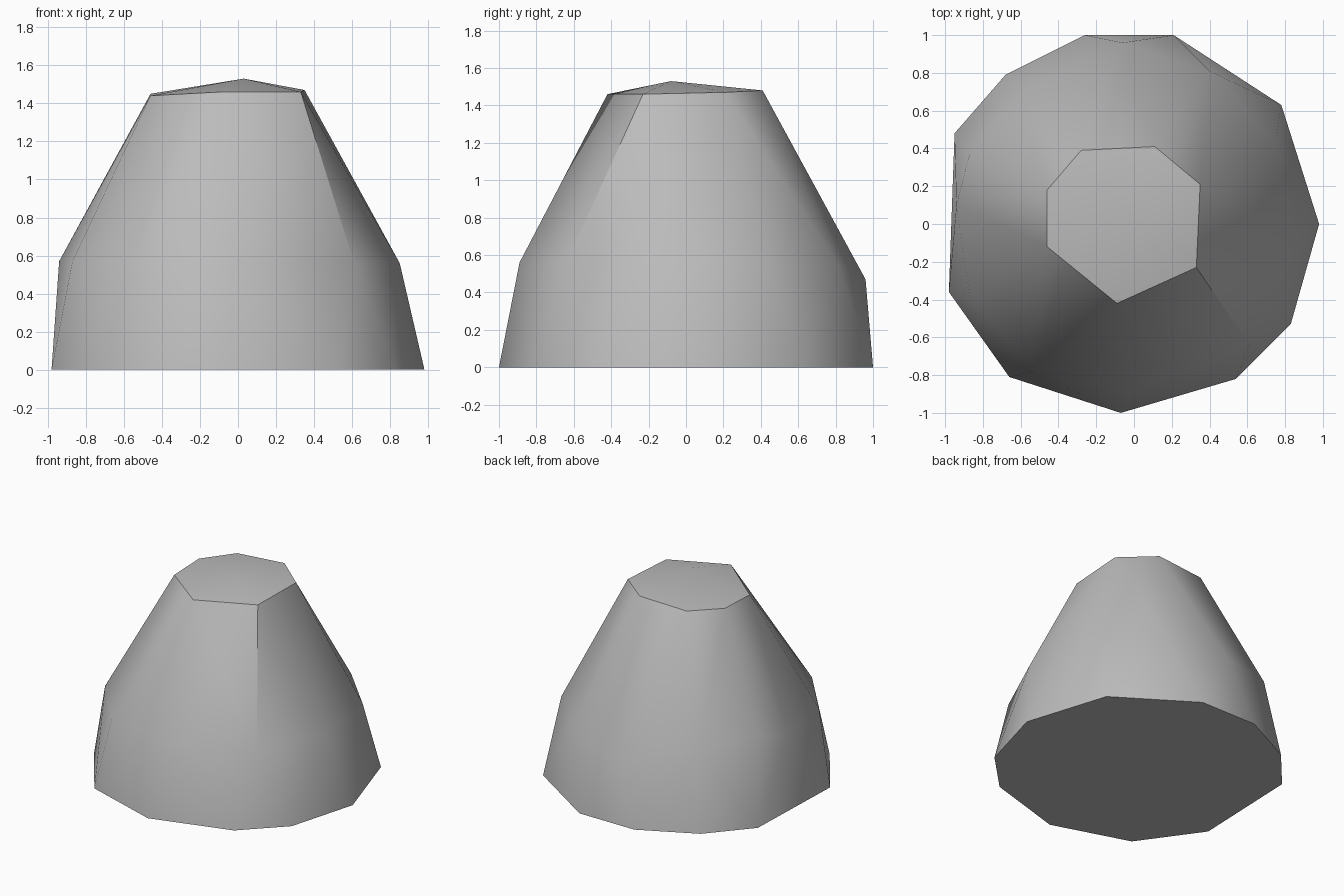
import bpy
import bmesh
import math

default_cube = bpy.data.objects.get("Cube")
if default_cube:
    bpy.data.objects.remove(default_cube, do_unlink=True)

# Outlines of the boulder, counter-clockwise from the +x side
base_outline = [(.98, 0), (.78, .63), (.21, 1), (-.26, 1), (-.68, .79), (-.95, .48),
                (-.98, -.36), (-.66, -.81), (-.07, -1), (.54, -.82), (.83, -.53)]
shoulder = [(.85, -.12, .56), (.75, .45, .55), (.4, .81, .55), (-.06, .96, .47),
            (-.6, .7, .6), (-.87, .37, .65), (-.94, .1, .57), (-.87, -.38, .57),
            (-.53, -.78, .57), (-.02, -.89, .56), (.61, -.64, .56)]
crown = [(.35, .21, 1.47), (.11, .41, 1.48), (-.28, .39, 1.46), (-.46, .18, 1.45),
         (-.46, -.12, 1.44), (-.09, -.42, 1.46), (.33, -.23, 1.46)]
peak = (.03, -.08, 1.53)


def stone_material(name, colour):
    material = bpy.data.materials.new(name)
    material.use_nodes = True
    material.diffuse_color = colour
    material.node_tree.nodes["Principled BSDF"].inputs["Base Color"].default_value = colour
    return material


def angle(vert):
    return math.atan2(vert.co.y, vert.co.x)


def add_ring(bm, points):
    return sorted([bm.verts.new(point) for point in points], key=angle)


def turn(ring, step):
    """Angle of a ring corner, counting on past a full circle."""
    laps, index = divmod(step, len(ring))
    return angle(ring[index]) + laps * math.tau


def bridge(bm, lower, upper):
    """Join two rings of different counts with a band of triangles."""
    i = j = 0
    while i < len(lower) or j < len(upper):
        a, b = lower[i % len(lower)], upper[j % len(upper)]
        lower_next = turn(lower, i) + turn(lower, i + 1)
        upper_next = turn(upper, j) + turn(upper, j + 1)
        if j == len(upper) or (i < len(lower) and lower_next <= upper_next):
            i += 1
            bm.faces.new((a, lower[i % len(lower)], b))
        else:
            j += 1
            bm.faces.new((a, upper[j % len(upper)], b))


# Boulder body: underside, two bands of facets and a low crown
bm = bmesh.new()
bottom = add_ring(bm, [(x, y, 0) for x, y in base_outline])
middle = add_ring(bm, shoulder)
top = add_ring(bm, crown)
bridge(bm, bottom, middle)
bridge(bm, middle, top)
bm.faces.new(bottom[::-1])
tip = bm.verts.new(peak)
for k, vert in enumerate(top):
    bm.faces.new((vert, top[(k + 1) % len(top)], tip))
bmesh.ops.recalc_face_normals(bm, faces=bm.faces)

mesh = bpy.data.meshes.new("boulder")
bm.to_mesh(mesh)
bm.free()
mesh.materials.append(stone_material("grey stone", (.5, .5, .5, 1)))
boulder = bpy.data.objects.new("boulder", mesh)
bpy.context.collection.objects.link(boulder)

# Soft facets with a crisp rim
bpy.ops.object.select_all(action="DESELECT")
boulder.select_set(True)
bpy.context.view_layer.objects.active = boulder
bpy.ops.object.shade_smooth_by_angle(angle=math.radians(35))
